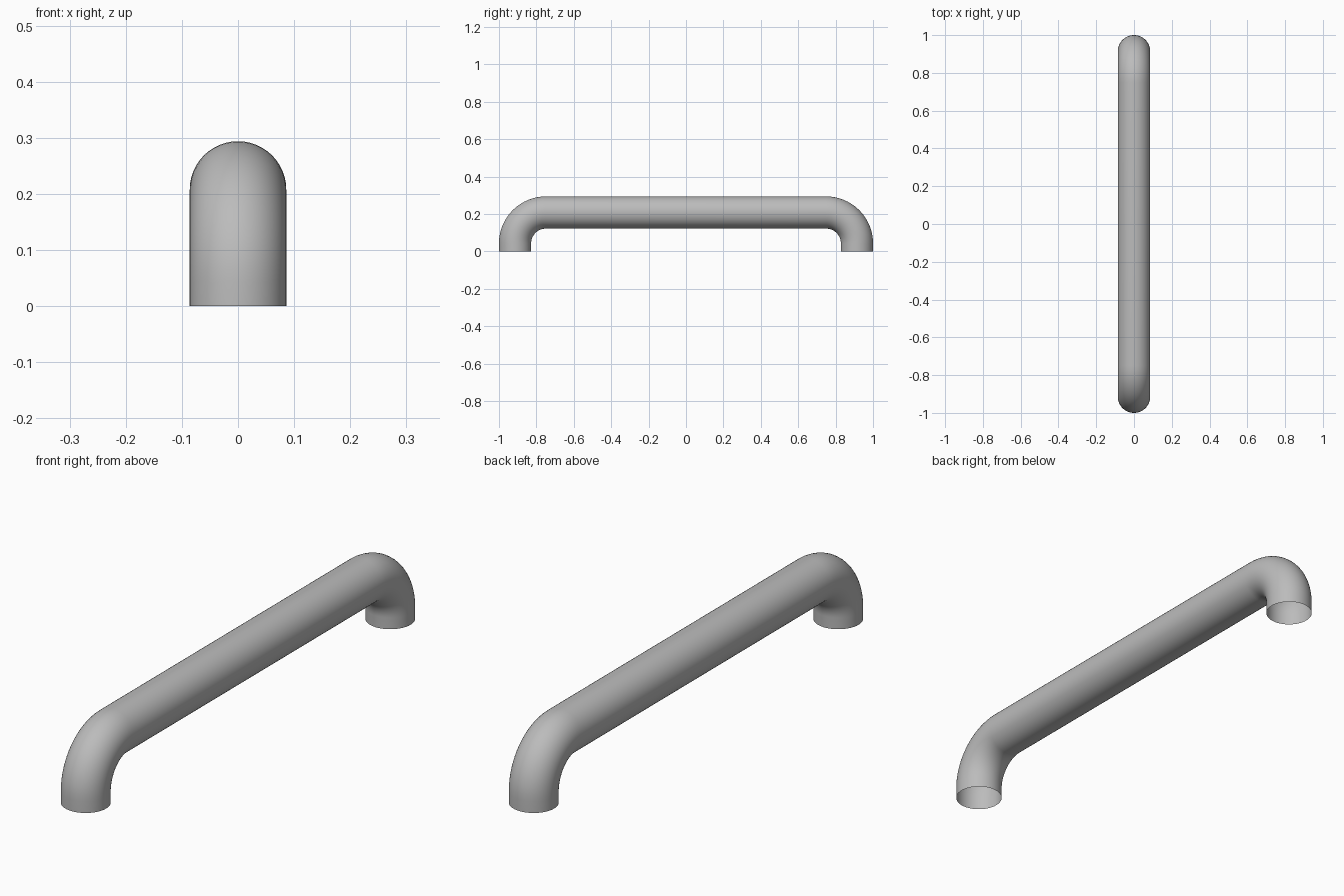
import bpy, bmesh
from math import sin, cos, pi
from mathutils import Vector

cube = bpy.data.objects.get("Cube")
if cube:
    bpy.data.objects.remove(cube, do_unlink=True)

TUBE_R, BEND_R = 0.086, 0.165
SIDES, STEPS = 48, 16
LEG_Y = 1 - TUBE_R            # centre line of each leg
BEND_Y = LEG_Y - BEND_R       # centre of each bend
BEND_Z = 0.043

# Grey metal
grey = bpy.data.materials.new("grey metal")
grey.use_nodes = True
colour = (0.5, 0.5, 0.5, 1)
grey.diffuse_color = colour
grey.node_tree.nodes["Principled BSDF"].inputs["Base Color"].default_value = colour

# Centre line: front leg and bend, then mirrored for the back
# Each station holds y, z and the outward direction in the bend plane
front = [(-LEG_Y, 0, 0)]
for i in range(STEPS + 1):
    a = pi / 2 * i / STEPS
    front.append((-BEND_Y - BEND_R * cos(a), BEND_Z + BEND_R * sin(a), a))
path = front + [(-y, z, pi - a) for y, z, a in reversed(front)]

# Open-ended tube swept along the centre line
bm = bmesh.new()
rings = []
for y, z, a in path:
    outward = Vector((0, -cos(a), sin(a)))
    ring = []
    for k in range(SIDES):
        t = 2 * pi * k / SIDES
        ring.append(bm.verts.new(Vector((0, y, z)) + TUBE_R * (cos(t) * outward + sin(t) * Vector((1, 0, 0)))))
    rings.append(ring)
for r0, r1 in zip(rings, rings[1:]):
    for k in range(SIDES):
        n = (k + 1) % SIDES
        bm.faces.new((r0[k], r0[n], r1[n], r1[k]))
bmesh.ops.recalc_face_normals(bm, faces=bm.faces)

mesh = bpy.data.meshes.new("handle_tube")
bm.to_mesh(mesh)
bm.free()
mesh.materials.append(grey)
handle = bpy.data.objects.new("handle_tube", mesh)
bpy.context.collection.objects.link(handle)

# Smooth shading
bpy.context.view_layer.objects.active = handle
handle.select_set(True)
bpy.ops.object.shade_smooth_by_angle()
